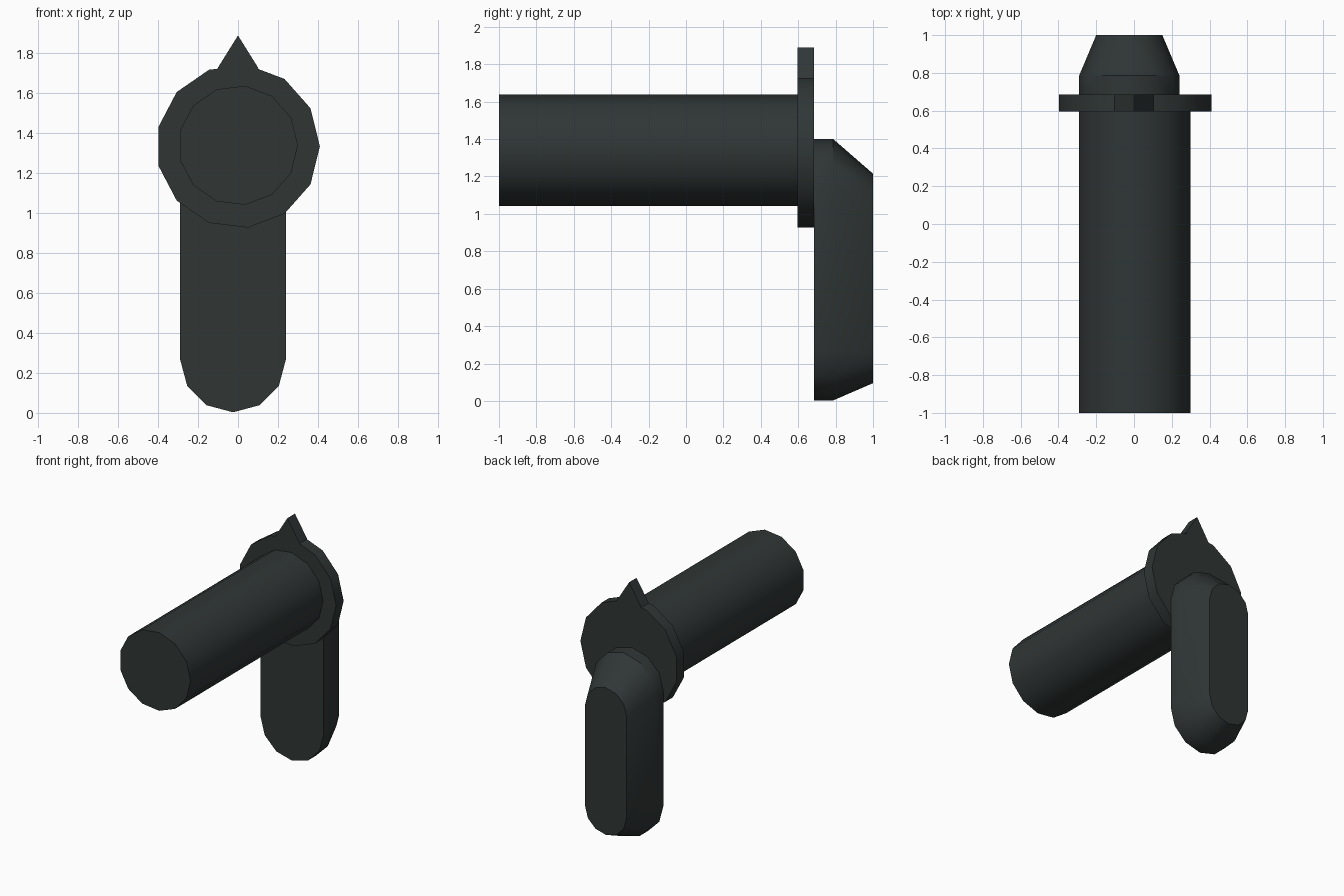
import bpy, bmesh, math

if "Cube" in bpy.data.objects:
    bpy.data.objects.remove(bpy.data.objects["Cube"])

mat = bpy.data.materials.new("dark slate")
mat.diffuse_color = (0.029, 0.037, 0.036, 1)
mat.use_nodes = True
mat.node_tree.nodes["Principled BSDF"].inputs["Base Color"].default_value = mat.diffuse_color


def loft(name, rings):
    """Skin a list of (y, [(x, z), ...]) sections and cap both ends."""
    bm = bmesh.new()
    loops = [[bm.verts.new((x, y, z)) for x, z in pts] for y, pts in rings]
    n = len(loops[0])
    for a, b in zip(loops, loops[1:]):
        for i in range(n):
            j = (i + 1) % n
            bm.faces.new((a[i], a[j], b[j], b[i]))
    bm.faces.new(loops[0])
    bm.faces.new(loops[-1])
    bmesh.ops.recalc_face_normals(bm, faces=bm.faces)
    me = bpy.data.meshes.new(name)
    bm.to_mesh(me)
    bm.free()
    me.materials.append(mat)
    ob = bpy.data.objects.new(name, me)
    bpy.context.collection.objects.link(ob)
    bpy.ops.object.select_all(action='DESELECT')
    ob.select_set(True)
    bpy.context.view_layer.objects.active = ob
    bpy.ops.object.shade_smooth_by_angle(angle=math.radians(32))
    return ob


def polygon(r, cz, n=13):
    return [(r * math.cos(2 * math.pi * k / n), cz + r * math.sin(2 * math.pi * k / n))
            for k in range(n)]


def capsule(r, z0, z1, cx=-0.025, seg=6):
    """Upright rounded slot with half-circle ends centred at z0 and z1."""
    pts = []
    for cz, start in ((z1, 0), (z0, math.pi)):
        for k in range(seg + 1):
            a = start + math.pi * k / seg
            pts.append((cx + r * math.cos(a), cz + r * math.sin(a)))
    return pts


# Long round barrel
barrel = polygon(0.30, 1.34)
loft("barrel", [(-1.0, barrel), (0.595, barrel)])

# Collar disc
disc = polygon(0.41, 1.335)
loft("collar_disc", [(0.595, disc), (0.685, disc)])

# Triangular pointer on top of the disc
tri = [(-0.103, 1.725), (0.103, 1.725), (0.0, 1.89)]
loft("pointer", [(0.595, tri), (0.685, tri)])

# Hanging lever with chamfered back
base = capsule(0.265, 0.268, 1.135)
loft("lever", [(0.685, base), (0.787, base), (1.0, capsule(0.175, 0.27, 1.04))])
